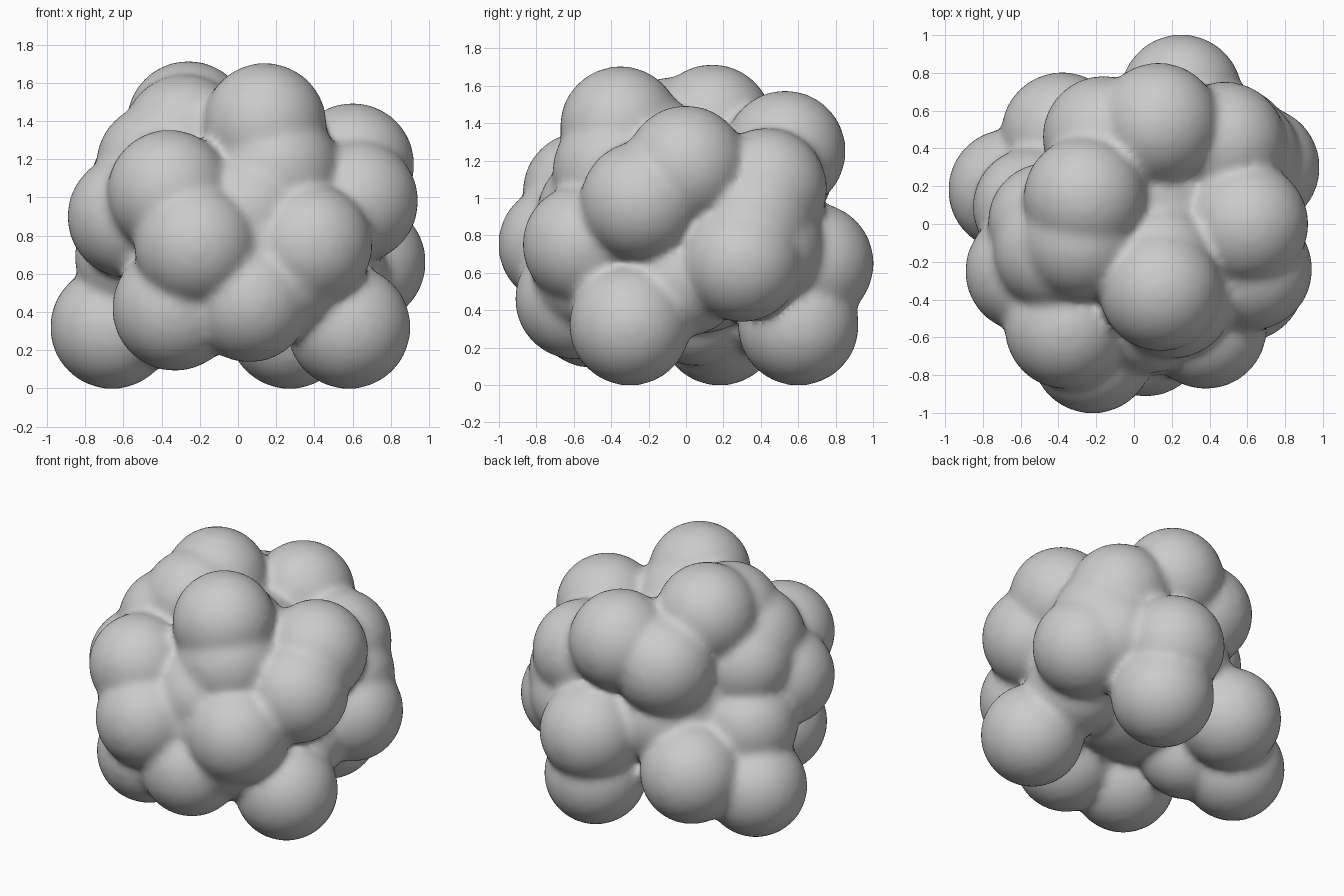
import bpy, bmesh
from mathutils import Matrix

# Lobes grouped by region: (x, y, z, radius)
feet = [(-.66, .18, .32, .325), (.58, -.3, .32, .325), (.27, .6, .32, .325),
        (-.38, .05, .39, .29)]
crown = [(-.26, .14, 1.39, .325), (.14, -.35, 1.38, .325), (.13, .53, 1.25, .325),
         (.6, 0, 1.17, .325), (-.42, -.14, 1.17, .325), (-.28, -.08, 1.32, .325),
         (.14, -.2, 1.25, .31)]
front = [(-.22, -.68, .75, .325), (-.36, -.55, 1.03, .325), (.06, -.59, .46, .325),
         (-.33, -.5, .42, .33), (.38, -.55, .75, .325), (.06, -.48, .92, .315),
         (.2, -.38, 1.14, .335), (.24, -.5, .6, .32), (.1, -.5, .75, .3)]
right = [(.62, -.24, .98, .325), (.66, .3, .66, .325), (.48, .43, 1.05, .325),
         (.51, .41, .74, .325), (.48, 0, .57, .31), (.56, .36, .87, .32)]
back = [(.25, .68, .65, .325), (-.38, .48, .45, .325), (-.16, .46, 1.13, .325),
        (-.05, .4, .74, .31)]
left = [(-.57, -.25, .9, .325), (-.54, .09, .69, .315), (-.46, .01, 1.07, .315)]
core = [(0, .03, .84, .57), (.1, .1, 1.0, .37)]

bm = bmesh.new()
for x, y, z, r in feet + crown + front + right + back + left + core:
    bmesh.ops.create_icosphere(bm, subdivisions=4, radius=r,
                               matrix=Matrix.Translation((x, y, z)))
mesh = bpy.data.meshes.new("lobed_cluster")
bm.to_mesh(mesh)
bm.free()
cluster = bpy.data.objects.new("lobed_cluster", mesh)
bpy.context.collection.objects.link(cluster)

# Fuse the lobes into one skin and soften the creases
fuse = cluster.modifiers.new("fuse", 'REMESH')
fuse.mode = 'VOXEL'
fuse.voxel_size = .025
fuse.use_smooth_shade = True
soften = cluster.modifiers.new("soften", 'SMOOTH')
soften.factor = .5
soften.iterations = 12
